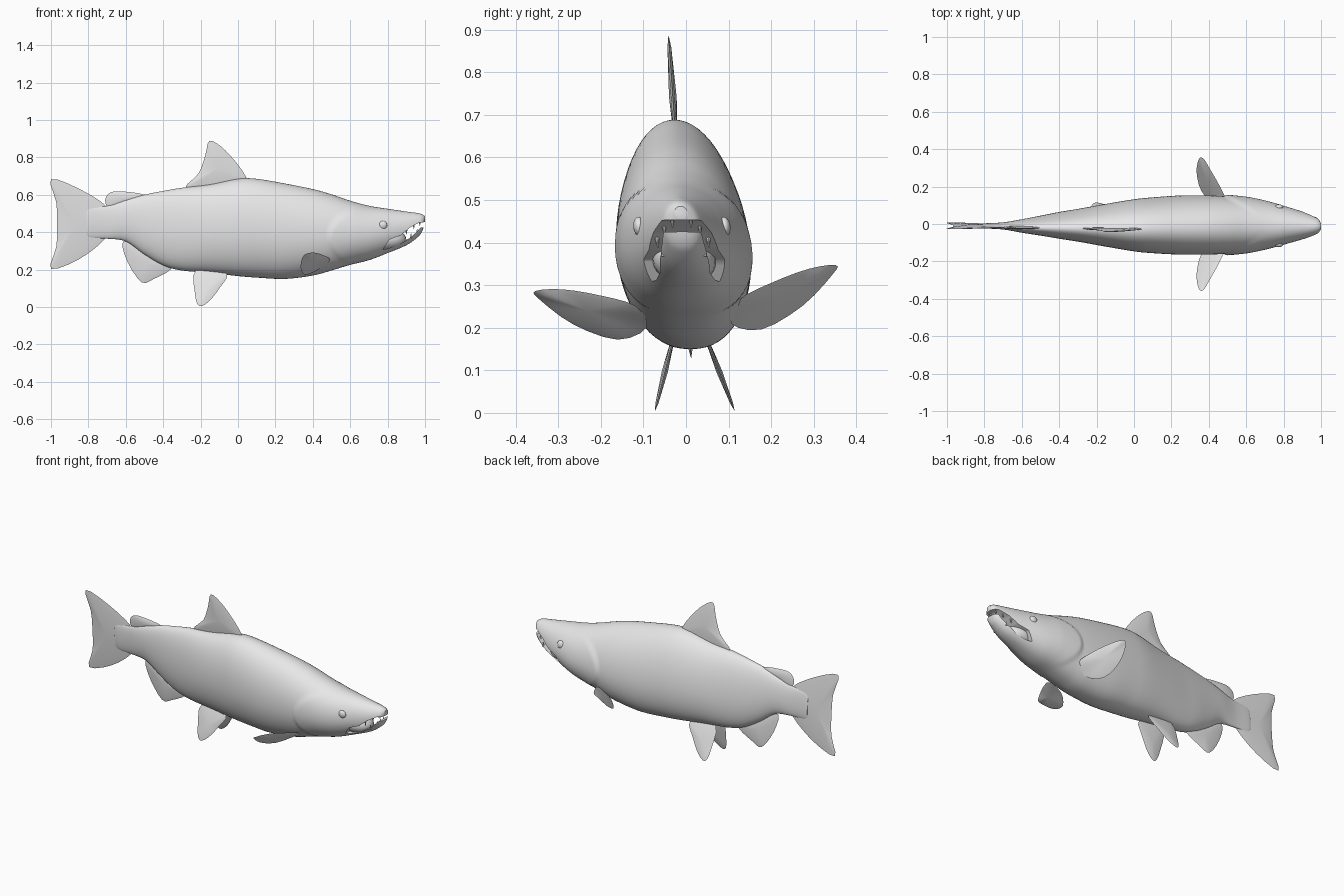
import bpy, bmesh, math
from mathutils import Vector

if "Cube" in bpy.data.objects:
    bpy.data.objects.remove(bpy.data.objects["Cube"])

grey = bpy.data.materials.new("light grey")
grey.use_nodes = True
grey.diffuse_color = (0.8, 0.8, 0.8, 1)
grey.node_tree.nodes["Principled BSDF"].inputs["Base Color"].default_value = (0.8, 0.8, 0.8, 1)


def clamp(v):
    return max(0.0, min(1.0, v))


def spline(points, steps, closed=False):
    """Catmull-Rom curve through tuples of any length."""
    n = len(points)
    pick = (lambda i: points[i % n]) if closed else (lambda i: points[max(0, min(n - 1, i))])
    result = []
    for i in range(n if closed else n - 1):
        a, b, c, d = (pick(i + k) for k in (-1, 0, 1, 2))
        for s in range(steps):
            t = s / steps
            result.append(tuple(
                q + t * (r - p) / 2 + t * t * (p - 2.5 * q + 2 * r - s2 / 2)
                + t ** 3 * (1.5 * (q - r) + (s2 - p) / 2)
                for p, q, r, s2 in zip(a, b, c, d)))
    if not closed:
        result.append(tuple(points[-1]))
    return result


def finish(name, bm, lean=True):
    """Turn a bmesh into an object; the whole fish leans slightly sideways."""
    if lean:
        for v in bm.verts:
            v.co.y -= 0.07 * (v.co.z - 0.3)
    bmesh.ops.recalc_face_normals(bm, faces=bm.faces)
    mesh = bpy.data.meshes.new(name)
    bm.to_mesh(mesh)
    bm.free()
    mesh.materials.append(grey)
    obj = bpy.data.objects.new(name, mesh)
    bpy.context.collection.objects.link(obj)
    return obj


def smooth(obj, angle=35):
    bpy.ops.object.select_all(action="DESELECT")
    obj.select_set(True)
    bpy.context.view_layer.objects.active = obj
    bpy.ops.object.shade_smooth_by_angle(angle=math.radians(angle))


def make_body():
    # Stations along the spine: x, top, bottom, half width
    stations = [
        (-.81, .50, .40, .006), (-.80, .53, .37, .012), (-.7, .54, .365, .018),
        (-.6, .572, .35, .035), (-.5, .60, .28, .052), (-.4, .62, .222, .07),
        (-.3, .637, .195, .086), (-.15, .655, .182, .113), (0, .685, .165, .138),
        (.1, .685, .157, .148), (.25, .66, .15, .157), (.4, .63, .168, .157),
        (.5, .602, .195, .152), (.6, .568, .225, .142), (.7, .541, .25, .126),
        (.8, .525, .288, .103), (.9, .51, .33, .074), (.96, .502, .372, .052),
        (.985, .495, .405, .038), (1, .485, .458, .015)]
    bm = bmesh.new()
    around = 64
    rings = []
    for x, top, bottom, half in spline(stations, 9):
        middle = bottom + 0.45 * (top - bottom)
        ring = []
        for i in range(around):
            a = math.tau * i / around
            c, s = math.cos(a), math.sin(a)
            z = middle + s * ((top - middle) if s > 0 else (middle - bottom))
            y = half * math.copysign(abs(c) ** (1 if s > 0 else 0.88), c)
            # Raised gill cover with a rounded rear edge
            d = ((x - .72) / .24) ** 2 + ((z - .37) / .17) ** 2
            lift = 0.009 * clamp((1 - d) / 0.1) * clamp((.82 - x) / .2)
            ring.append(bm.verts.new((x, y + lift * c, z)))
        rings.append(ring)
    for r, q in zip(rings, rings[1:]):
        for i in range(around):
            j = (i + 1) % around
            bm.faces.new((r[i], r[j], q[j], q[i]))
    bm.faces.new(rings[0])
    bm.faces.new(rings[-1])
    return finish("body", bm)


def cut_mouth(body):
    # Side profile of the open mouth, pushed through the head
    profile = [(1.05, .455), (.97, .452), (.92, .425), (.87, .383), (.81, .36), (.775, .308),
               (.80, .312), (.86, .332), (.92, .37), (.955, .40), (.975, .424), (1.05, .43)]
    bm = bmesh.new()
    face = bm.faces.new([bm.verts.new((x, -.3, z)) for x, z in profile])
    moved = bmesh.ops.extrude_face_region(bm, geom=[face])["geom"]
    bmesh.ops.translate(bm, vec=(0, .6, 0),
                        verts=[g for g in moved if isinstance(g, bmesh.types.BMVert)])
    cutter = finish("mouth_cutter", bm, lean=False)
    cutter.hide_render = True
    mod = body.modifiers.new("mouth", "BOOLEAN")
    mod.operation = "DIFFERENCE"
    mod.solver = "EXACT"
    mod.object = cutter
    bpy.context.view_layer.objects.active = body
    bpy.ops.object.modifier_apply(modifier=mod.name)
    bpy.data.objects.remove(cutter)


def make_fin(name, outline, thickness=0.009, steps=3):
    """Thin lens-shaped fin: a rim with a slightly raised middle on each side."""
    rim = [Vector(p) for p in spline(outline, steps, closed=True)]
    centre = sum(rim, Vector()) / len(rim)
    normal = Vector()
    for p, q in zip(rim, rim[1:] + rim[:1]):
        normal += (p - centre).cross(q - centre)
    normal.normalize()
    bm = bmesh.new()
    edge = [bm.verts.new(p) for p in rim]
    for side in (1, -1):
        inner = [bm.verts.new(centre + (p - centre) * 0.8 + normal * side * thickness * 0.5)
                 for p in rim]
        hub = bm.verts.new(centre + normal * side * thickness)
        for i in range(len(rim)):
            j = (i + 1) % len(rim)
            bm.faces.new((edge[i], edge[j], inner[j], inner[i]))
            bm.faces.new((inner[i], inner[j], hub))
    smooth(finish(name, bm), 30)


def make_blob(name, location, scale):
    bm = bmesh.new()
    bmesh.ops.create_uvsphere(bm, u_segments=24, v_segments=14, radius=1)
    bmesh.ops.scale(bm, vec=scale, verts=bm.verts)
    bmesh.ops.translate(bm, vec=location, verts=bm.verts)
    smooth(finish(name, bm), 60)


def make_tooth(name, x, y, z, direction):
    bm = bmesh.new()
    bmesh.ops.create_cone(bm, cap_ends=True, segments=8, radius1=.006, radius2=.001, depth=.026)
    bmesh.ops.scale(bm, vec=(1, 1, direction), verts=bm.verts)
    bmesh.ops.translate(bm, vec=(x, y, z), verts=bm.verts)
    smooth(finish(name, bm))


body = make_body()
cut_mouth(body)
smooth(body, 40)
make_blob("mouth_interior", (.80, 0, .36), (.10, .075, .06))

# Fins on the midline, as side outlines
midline_fins = {
    "dorsal_fin": [(-.28, .635), (-.21, .715), (-.175, .81), (-.153, .888), (-.09, .857),
                   (-.02, .785), (.04, .70), (.04, .65), (-.12, .63)],
    "adipose_fin": [(-.69, .53), (-.71, .575), (-.68, .613), (-.61, .617), (-.5, .60),
                    (-.52, .57), (-.6, .55)],
    "tail_fin": [(-1, .683), (-.85, .632), (-.70, .535), (-.69, .45), (-.71, .365),
                 (-.85, .255), (-1, .203), (-.972, .32), (-.967, .44), (-.972, .56)],
    "anal_fin": [(-.615, .35), (-.59, .24), (-.515, .132), (-.45, .15), (-.36, .20),
                 (-.37, .24), (-.5, .32)],
}
for name, outline in midline_fins.items():
    make_fin(name, [(x, 0, z) for x, z in outline])

# Paired parts
pelvic = [(-.225, .20), (-.23, .07), (-.207, .004), (-.155, .03), (-.10, .10), (-.06, .18)]
pectoral = [(.49, .12, .25), (.46, .20, .275), (.41, .29, .29), (.37, .355, .286),
            (.345, .345, .265), (.335, .27, .207), (.36, .17, .172), (.43, .10, .20)]
teeth = [(.972, .022, .447, -1), (.94, .042, .43, -1), (.90, .06, .40, -1),
         (.958, .03, .405, 1), (.925, .048, .38, 1)]
for side, label in ((1, "left"), (-1, "right")):
    make_fin(label + "_pelvic_fin",
             [(x, side * (.095 - z * .32), z) for x, z in pelvic], 0.007)
    raise_tip = 0.2 if side > 0 else 0.0
    make_fin(label + "_pectoral_fin",
             [(x, side * y, z + raise_tip * (y - .05)) for x, y, z in pectoral], 0.006)
    make_blob(label + "_eye", (.775, side * .1, .437), (.023, .014, .023))
    for i, (x, y, z, direction) in enumerate(teeth):
        make_tooth(f"{label}_tooth_{i + 1}", x, side * y, z, direction)
